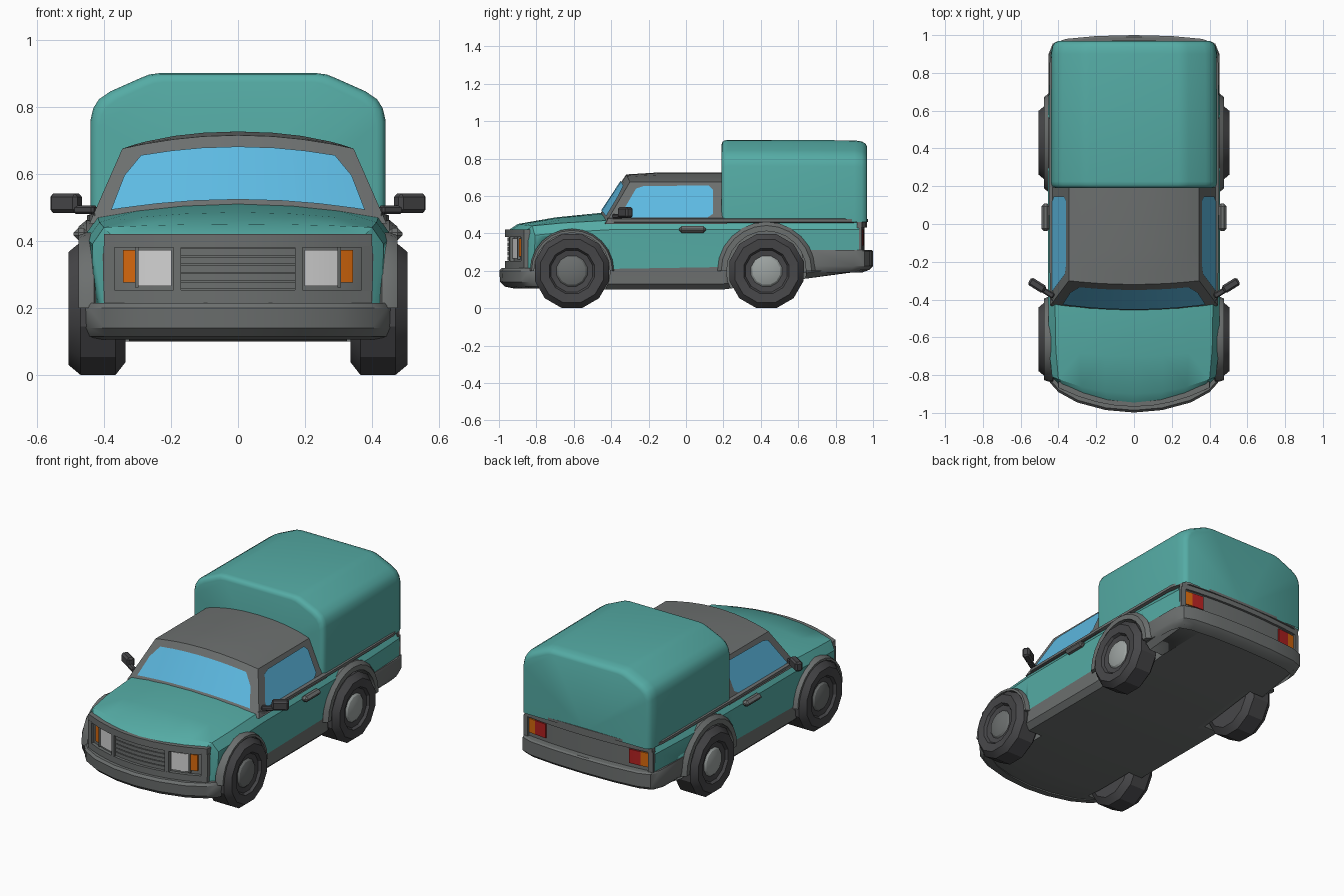
import bpy, bmesh, math
from mathutils import Vector, Matrix

if "Cube" in bpy.data.objects:
    bpy.data.objects.remove(bpy.data.objects["Cube"])


def material(name, r, g, b):
    m = bpy.data.materials.new(name)
    m.diffuse_color = (r, g, b, 1)
    m.use_nodes = True
    m.node_tree.nodes["Principled BSDF"].inputs["Base Color"].default_value = m.diffuse_color
    return m


TEAL = material("teal paint", 0.09, 0.41, 0.375)
GREY = material("grey trim", 0.15, 0.16, 0.158)
DARK = material("dark rubber", 0.062, 0.062, 0.066)
METAL = material("light grey hub", 0.34, 0.37, 0.36)
GLASS = material("blue glass", 0.11, 0.49, 0.76)
WHITE = material("white lamp", 0.65, 0.65, 0.65)
ORANGE = material("orange lamp", 0.68, 0.14, 0.004)
RED = material("red lamp", 0.45, 0.015, 0.015)


def lerp(a, b, t):
    return a + (b - a) * t


def finish(name, bm, mats, out=(1, 0, 0), mirror=True, angle=30):
    """Clean up a mesh, point normals outward, add the mirrored half."""
    bmesh.ops.remove_doubles(bm, verts=bm.verts, dist=1e-5)
    bmesh.ops.recalc_face_normals(bm, faces=bm.faces)
    total = sum((f.normal * f.calc_area() for f in bm.faces), Vector())
    if total.dot(Vector(out)) < -1e-5:
        bmesh.ops.reverse_faces(bm, faces=bm.faces)
    me = bpy.data.meshes.new(name)
    bm.to_mesh(me)
    bm.free()
    for m in mats:
        me.materials.append(m)
    for p in me.polygons:
        p.use_smooth = True
    me.set_sharp_from_angle(angle=math.radians(angle))
    ob = bpy.data.objects.new(name, me)
    bpy.context.collection.objects.link(ob)
    if mirror:
        ob.modifiers.new("Mirror", "MIRROR")
    return ob


def skin(bm, rings, closed=False, wrap=False, start=(), end=(), rule=None, cap_mat=0):
    """Join rings of points with quads, with optional caps on both ends."""
    vs = [[bm.verts.new(p) for p in r] for r in rings]
    n, m = len(rings), len(rings[0])
    for i in range(n if wrap else n - 1):
        for j in range(m if closed else m - 1):
            a, b = vs[i], vs[(i + 1) % n]
            k = (j + 1) % m
            f = bm.faces.new((a[j], a[k], b[k], b[j]))
            f.material_index = rule(j) if rule else 0
    for ring, caps in ((vs[0], start), (vs[-1], end)):
        for c in caps:
            bm.faces.new([ring[i] for i in c]).material_index = cap_mat


def loft(name, rings, mats, out=(1, 0, 0), mirror=True, angle=30, **kw):
    bm = bmesh.new()
    skin(bm, rings, **kw)
    return finish(name, bm, mats, out, mirror, angle)


def band(name, path, section, mat, sgn, xs=0):
    """Sweep a (depth, z) section along a plan path; depth goes inward."""
    rings = [[(x * (1 - d * xs), y - sgn * d, z) for d, z in section] for x, y in path]
    cap = [range(len(section))]
    return loft(name, rings, [mat], closed=True, start=[] if path[0][0] == 0 else cap, end=cap)


def front_y(x):
    return -0.945 + 0.10 * (x / 0.40) ** 2


def rear_y(x):
    return 0.955 - 0.03 * (x / 0.435) ** 2


def panel(name, x0, x1, z0, z1, d, mat, rear=False):
    """Thin plate following the curved front or rear face."""
    sgn, fy = (1, rear_y) if rear else (-1, front_y)
    xs = [lerp(x0, x1, i / 4) for i in range(5)]
    sec = [(0, z0), (0, z1), (d + 0.012, z1), (d + 0.012, z0)]
    return band(name, [(x, fy(x) + sgn * d) for x in xs], sec, mat, sgn)


def box(name, loc, size, mat, rot=0, bevel=0.01):
    bm = bmesh.new()
    M = Matrix.Translation(loc) @ Matrix.Rotation(rot, 4, "Z") @ Matrix.Diagonal((*size, 1))
    bmesh.ops.create_cube(bm, size=1, matrix=M)
    bmesh.ops.bevel(bm, geom=bm.edges[:], offset=bevel, segments=1, affect="EDGES")
    return finish(name, bm, [mat])


# Lower body: y, half width, bow, bottom z, sill z, shoulder z, top z
stations = [(-0.945, .40, .10, .12, .20, .41, .42), (-0.90, .43, .09, .11, .20, .44, .45),
            (-0.70, .445, .04, .10, .20, .455, .485), (-0.43, .45, .03, .10, .21, .47, .512),
            (0.20, .45, 0, .10, .22, .47, .48), (0.62, .45, 0, .155, .25, .47, .475),
            (0.955, .435, -.03, .20, .31, .47, .475)]
cols = [0, .35, .65, .93]
rings = []
for y, w, bow, bot, sill, sh, top in stations:
    sec = [(c, bot) for c in cols] + [(1, bot + .03), (1, sill), (1.01, sh - .05)]
    sec += [(c, sh + (top - sh) * (1 - (c / .93) ** 2)) for c in reversed(cols)]
    rings.append([(c * w, y + bow * c * c, z) for c, z in sec])
caps = [(0, 1, 9, 10), (1, 2, 8, 9), (2, 3, 7, 8), (3, 4, 5, 6, 7)]
body = loft("body", rings, [TEAL, GREY], start=caps, end=caps,
            rule=lambda j: int(j < 5), cap_mat=1)

# Wheels, wheel wells and arch flares: y, flare inner and outer radius, hub
cut = bmesh.new()
tyre = [(0, .34), (.165, .335), (.205, .365), (.205, .47), (.175, .505), (.125, .50),
        (.115, .485), (.085, .48), (.075, .49), (.045, .50), (0, .50)]
for name, y, rin, rout, hub in (("front", -.61, .203, .225, GREY), ("rear", .43, .212, .262, METAL)):
    angs = [math.pi * (2 * i + 1) / 12 for i in range(12)]
    loft(name + "_wheel", [[(x, y + r * math.cos(a), .198 + r * math.sin(a)) for r, x in tyre] for a in angs],
         [DARK, hub], wrap=True, rule=lambda j: int(j > 6), angle=25)
    sec = [(rout, .43), (rout, .452), (lerp(rin, rout, .6), .476), (rin, .476), (rin, .42)]
    arc = [math.pi * i / 12 for i in range(13)]
    loft(name + "_arch", [[(x, y + r * math.cos(a), .2 + r * math.sin(a)) for r, x in sec] for a in arc],
         [GREY], closed=True, start=[range(5)], end=[range(5)])
    for s in (-1, 1):
        bmesh.ops.create_cone(cut, cap_ends=True, segments=24, radius1=rin + .002, radius2=rin + .002, depth=.25,
                              matrix=Matrix.Translation((s * .45, y, .2)) @ Matrix.Rotation(math.pi / 2, 4, "Y"))
for f in cut.faces:
    f.material_index = 1
cutter = finish("wheel_well_cutter", cut, [TEAL, GREY], mirror=False)
cutter.hide_render = True
cutter.display_type = "WIRE"
mod = body.modifiers.new("Wheel wells", "BOOLEAN")
mod.operation, mod.solver, mod.object = "DIFFERENCE", "EXACT", cutter


# Cab shell
def screen(u, v):
    arch = 0.04 * (1 - u * u)
    return (u * (.435 - .09 * v), -.455 + .135 * v + u * u * (.035 - .015 * v), .47 + arch + .205 * v)


def flank(y, v):
    return (.435 - .09 * v, y, .47 + .205 * v)


US = [0, .3, .55, .8, .88, 1]
bm = bmesh.new()
skin(bm, [[screen(u, v) for v in (-.1, .5, 1)] for u in US])
skin(bm, [[(flank(lerp(screen(1, v)[1], .22, s), v)) for v in (-.1, .5, 1)] for s in (0, .3, 1)])
skin(bm, [[(screen(u, 1)[0], lerp(screen(u, 1)[1], .22, s), screen(u, 1)[2] + .011 * min(1, s * 3) * (1 - u ** 4))
           for u in US] for s in (0, .12, .33, 1)])
finish("cab", bm, [GREY], out=(1, -.3, 1), angle=25)

# Windscreen and side windows
glass = []
for u in US[:-1]:
    lo, hi = .05, (.82 if u < .85 else .55)
    glass.append([Vector(screen(u, lerp(lo, hi, t))) + Vector((0, -.005, .003)) for t in (0, .55, 1)])
loft("windscreen", glass, [GLASS], out=(0, -1, 0))
glass = []
for s, lo, hi in ((0, .07, .82), (.08, .06, .88), (.94, .06, .90), (1, .16, .78)):
    col = []
    for t in (0, .5, 1):
        v = lerp(lo, hi, t)
        col.append(Vector(flank(lerp(screen(1, v)[1] + .055, .145, s), v)) + Vector((.005, 0, .002)))
    glass.append(col)
loft("side_window", glass, [GLASS])

# Cargo canopy with rounded ends
half = [(.44, .46), (.44, .76), (.432, .795), (.415, .822), (.38, .846), (.29, .886), (.265, .896), (.235, .90), (0, .90)]
rings = [[(x * (1 - i), y, .46 + (z - .46) * (1 - i)) for x, z in half] + [(0, y, .46)]
         for y, i in ((.19, .06), (.195, .025), (.207, .007), (.225, 0), (.90, .006), (.94, .02), (.96, .045), (.968, .08))]
loft("canopy", rings, [TEAL], start=[range(10)], end=[range(10)], angle=50)

# Belt line and bumpers
band("belt_trim", [(0, .972), (.25, .968), (.38, .955), (.425, .93), (.446, .86), (.45, .2), (.445, -.38)],
     [(0, .46), (0, .476), (.04, .482), (.04, .455)], GREY, 1, xs=1)
band("front_bumper", [(0, -.998), (.15, -.985), (.3, -.945), (.40, -.89), (.445, -.84), (.457, -.80)],
     [(.004, .14), (0, .20), (.012, .215), (.06, .215), (.08, .105), (.03, .115)], GREY, -1, xs=.6)
band("rear_bumper", [(0, 1.0), (.2, .995), (.36, .98), (.43, .955), (.452, .90), (.454, .68)],
     [(0, .225), (0, .305), (.01, .312), (.06, .312), (.06, .19), (.02, .205)], GREY, 1, xs=.6)

# Front face: frame, lamps and grille
for n, x0, x1, z0, z1, d, mat in (
        ("front_frame_top", 0, .40, .38, .42, .022, GREY), ("front_frame_bottom", 0, .40, .20, .253, .022, GREY),
        ("front_frame_side", .368, .402, .25, .385, .022, GREY), ("headlamp", .198, .297, .265, .372, .007, WHITE),
        ("front_indicator", .307, .343, .275, .372, .007, ORANGE), ("grille_post", .17, .192, .25, .382, .02, GREY),
        ("lamp_post", .297, .307, .26, .38, .014, GREY)):
    panel(n, x0, x1, z0, z1, d, mat)
for i in range(5):
    panel("grille_slat", 0, .172, .256 + i * .025, .277 + i * .025, .009, GREY)

# Rear face: frame and lamps
for n, x0, x1, z0, z1, d, mat in (
        ("rear_frame_top", 0, .43, .43, .472, .014, GREY), ("rear_frame_side", .405, .434, .31, .435, .014, GREY),
        ("rear_lamp", .28, .355, .335, .42, .007, RED), ("rear_indicator", .355, .40, .335, .42, .007, ORANGE)):
    panel(n, x0, x1, z0, z1, d, mat, rear=True)

# Door handles and mirrors
box("door_handle", (.468, .035, .42), (.045, .145, .036), GREY, bevel=.014)
box("mirror", (.513, -.325, .512), (.095, .045, .058), DARK, rot=math.radians(32), bevel=.01)
box("mirror_arm", (.455, -.365, .492), (.07, .03, .025), DARK, rot=math.radians(32), bevel=.006)
